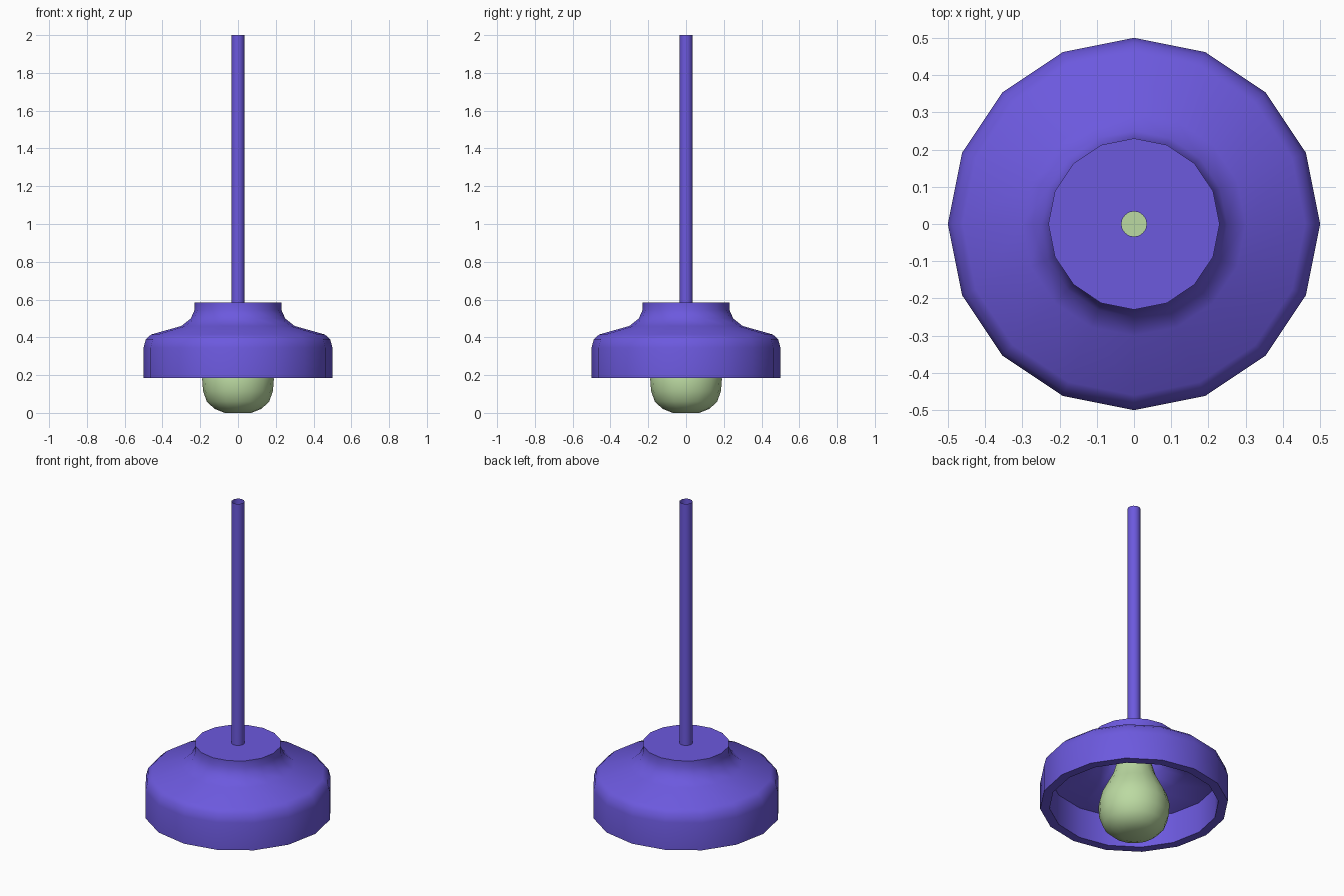
import bpy, bmesh, math

if "Cube" in bpy.data.objects:
    bpy.data.objects.remove(bpy.data.objects["Cube"])

SIDES = 16


def material(name, color):
    m = bpy.data.materials.new(name)
    m.diffuse_color = color
    m.use_nodes = True
    m.node_tree.nodes["Principled BSDF"].inputs["Base Color"].default_value = m.diffuse_color
    return m


def lathe(name, profile, mat, loop=False, caps=False, angle=35):
    """Revolve (radius, z) points around the z axis."""
    bm = bmesh.new()
    rings = []
    for r, z in profile:
        rings.append([bm.verts.new((r * math.cos(2 * math.pi * i / SIDES),
                                    r * math.sin(2 * math.pi * i / SIDES), z))
                      for i in range(SIDES)])
    pairs = list(zip(rings, rings[1:]))
    if loop:
        pairs.append((rings[-1], rings[0]))
    for a, b in pairs:
        for i in range(SIDES):
            j = (i + 1) % SIDES
            bm.faces.new((a[i], a[j], b[j], b[i]))
    if caps:
        bm.faces.new(rings[0])
        bm.faces.new(rings[-1])
    bmesh.ops.recalc_face_normals(bm, faces=bm.faces)
    mesh = bpy.data.meshes.new(name)
    bm.to_mesh(mesh)
    bm.free()
    mesh.materials.append(mat)
    ob = bpy.data.objects.new(name, mesh)
    bpy.context.collection.objects.link(ob)
    bpy.ops.object.select_all(action='DESELECT')
    ob.select_set(True)
    bpy.context.view_layer.objects.active = ob
    bpy.ops.object.shade_smooth_by_angle(angle=math.radians(angle))
    return ob


purple = material("purple_metal", (0.15, 0.10, 0.73, 1))
green = material("green_glass", (0.50, 0.70, 0.36, 1))

# Hanging rod: open tube
lathe("rod", [(0.034, 0.585), (0.034, 2.0)], purple)

# Shade: outer skin down to the rim, then the inner skin back up
lathe("shade", [
    (0.034, 0.585), (0.23, 0.585), (0.23, 0.545), (0.25, 0.50), (0.30, 0.46),
    (0.46, 0.415), (0.488, 0.39), (0.50, 0.345), (0.50, 0.185),
    (0.45, 0.185), (0.45, 0.365), (0.28, 0.412), (0.20, 0.475),
    (0.18, 0.535), (0.034, 0.535)], purple, loop=True)

# Pear-shaped bulb hanging inside the shade
lathe("bulb", [
    (0.07, 0.004), (0.125, 0.022), (0.165, 0.06), (0.185, 0.115),
    (0.19, 0.18), (0.175, 0.24), (0.145, 0.30), (0.115, 0.36),
    (0.095, 0.43), (0.085, 0.535)], green, caps=True, angle=60)
bulb = bpy.data.objects["bulb"]
for v in bulb.data.vertices:
    if v.co.z < 0.01:
        v.co.z = 0.0
